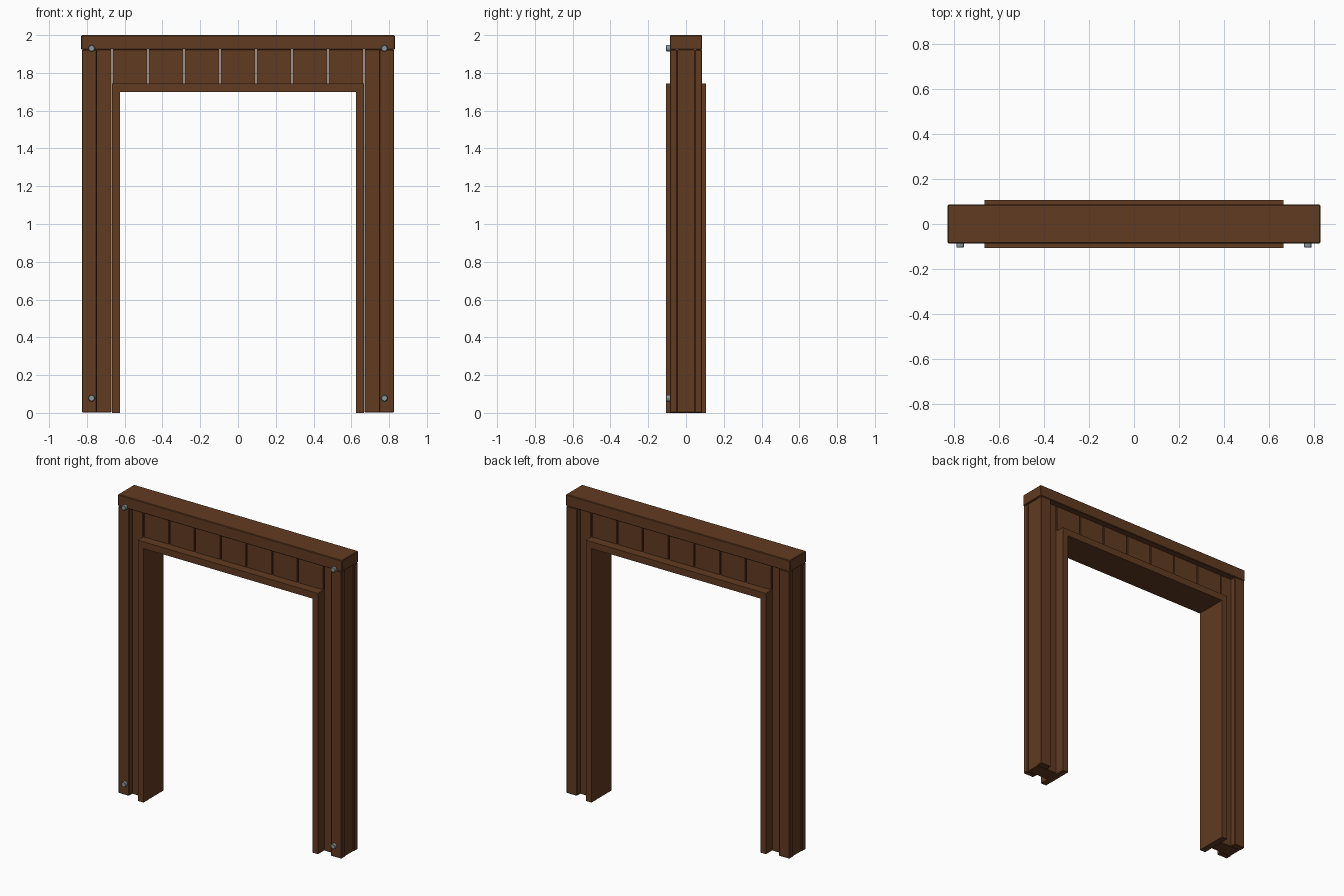
import bpy, bmesh, math
from mathutils import Matrix

default = bpy.data.objects.get("Cube")
if default:
    bpy.data.objects.remove(default, do_unlink=True)


def material(name, rgb, metallic=0.0):
    m = bpy.data.materials.new(name)
    m.use_nodes = True
    m.diffuse_color = (*rgb, 1)
    shader = next(n for n in m.node_tree.nodes if n.type == 'BSDF_PRINCIPLED')
    shader.inputs["Base Color"].default_value = (*rgb, 1)
    shader.inputs["Roughness"].default_value = 0.7
    shader.inputs["Metallic"].default_value = metallic
    return m


WOOD = material("brown wood", (0.12, 0.043, 0.015))
STEEL = material("grey steel", (0.25, 0.33, 0.36))


def finish(name, bm, mat, bevel=0.0):
    bmesh.ops.recalc_face_normals(bm, faces=bm.faces)
    mesh = bpy.data.meshes.new(name)
    bm.to_mesh(mesh)
    bm.free()
    mesh.materials.append(mat)
    ob = bpy.data.objects.new(name, mesh)
    bpy.context.collection.objects.link(ob)
    if bevel:
        mod = ob.modifiers.new("Bevel", 'BEVEL')
        mod.width = bevel
        mod.segments = 1
    return ob


def box(name, x, y, z, bevel=0.0):
    """Box from the (low, high) range on each axis."""
    bm = bmesh.new()
    bmesh.ops.create_cube(bm, size=1)
    for v in bm.verts:
        v.co = [r[0] if c < 0 else r[1] for c, r in zip(v.co, (x, y, z))]
    return finish(name, bm, WOOD, bevel)


CORE = 0.047      # half thickness of the panels
FACE = 0.086      # half thickness across the post boards
JAMB = 0.107      # half depth of the door lining
LINTEL = 1.923    # underside of the top beam

# Top beam
box("top_beam", (-0.83, 0.83), (-FACE, FACE), (LINTEL, 2), 0.004)

# Posts: a core panel with a board on the front and on the back
for side, s in (("left", 1), ("right", -1)):
    span = lambda a, b: tuple(sorted((s * a, s * b)))
    box(side + "_panel", span(0.671, 0.821), (-CORE, CORE), (0.002, LINTEL), 0.002)
    for end, f in (("front", -1), ("back", 1)):
        depth = tuple(sorted((f * (CORE - 0.001), f * FACE)))
        box(f"{side}_{end}_board", span(0.747, 0.826), depth, (0.002, LINTEL), 0.004)

# Row of planks above the opening, with thin gaps between
PITCH, GAP = 0.1905, 0.007
for i in range(7):
    mid = (i - 3) * PITCH
    half = (PITCH - GAP) / 2
    box(f"head_plank_{i + 1}", (mid - half, mid + half), (-CORE, CORE),
        (1.72, LINTEL), 0.002)

# Door lining: an upside-down U extruded through the wall
outer, inner = 0.667, 0.625
profile = [(-outer, 0), (-outer, 1.745), (outer, 1.745), (outer, 0),
           (inner, 0), (inner, 1.7), (-inner, 1.7), (-inner, 0)]
bm = bmesh.new()
face = bm.faces.new([bm.verts.new((x, -JAMB, z)) for x, z in profile])
ext = bmesh.ops.extrude_face_region(bm, geom=[face])
bmesh.ops.translate(bm, vec=(0, 2 * JAMB, 0),
                    verts=[g for g in ext["geom"] if isinstance(g, bmesh.types.BMVert)])
finish("door_lining", bm, WOOD)

# Bolt heads at the four front corners
for side, x in (("left", 0.775), ("right", -0.775)):
    for level, z in (("lower", 0.078), ("upper", 1.93)):
        bm = bmesh.new()
        bmesh.ops.create_cone(
            bm, cap_ends=True, segments=8, radius1=0.018, radius2=0.018, depth=0.03,
            matrix=Matrix.Translation((x, -0.09, z)) @ Matrix.Rotation(math.pi / 2, 4, 'X'))
        finish(f"{side}_{level}_bolt", bm, STEEL, 0.003)
